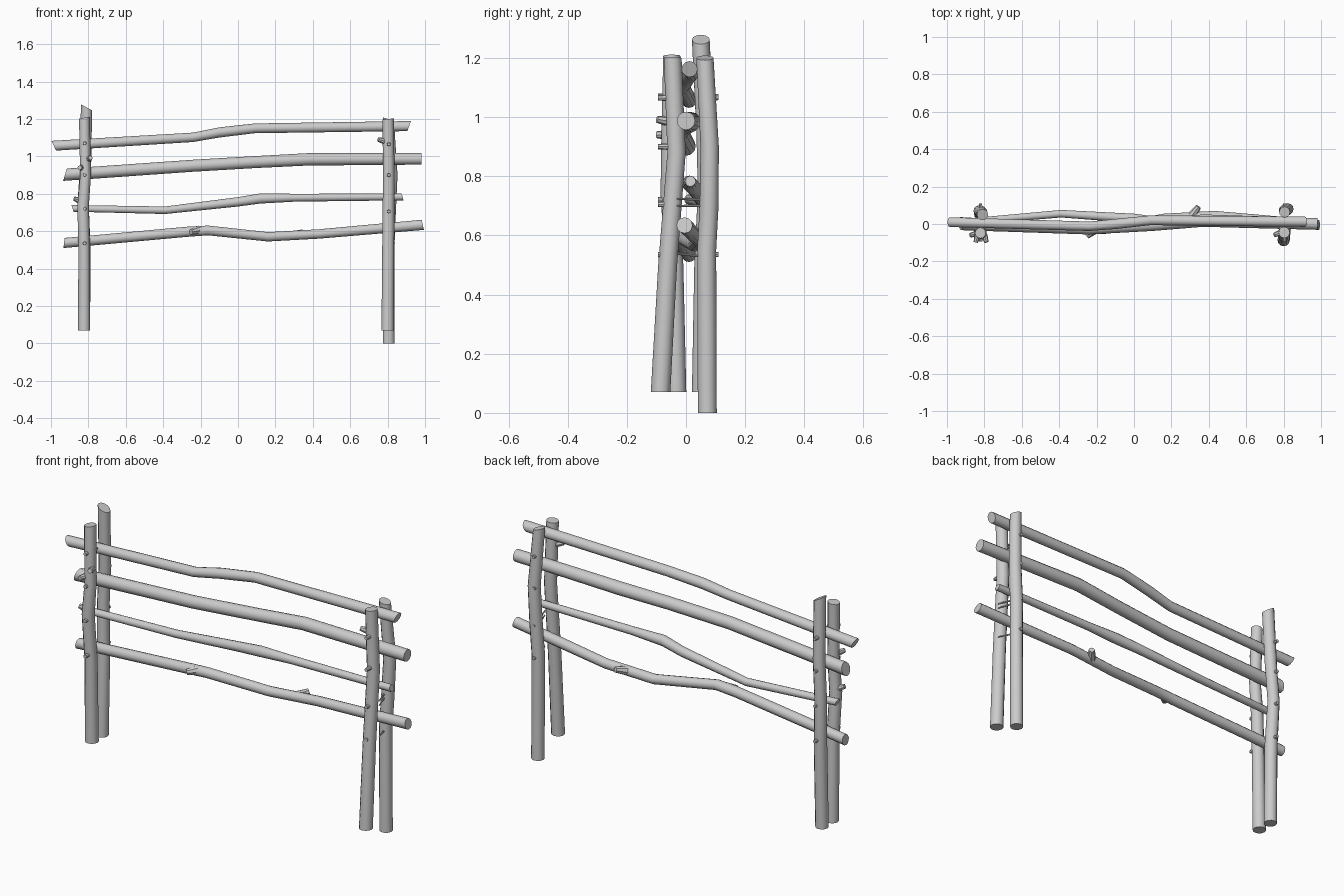
import bpy, bmesh
from math import sin, cos, pi
from mathutils import Vector

if "Cube" in bpy.data.objects:
    bpy.data.objects.remove(bpy.data.objects["Cube"], do_unlink=True)

wood = bpy.data.materials.new("weathered grey wood")
wood.use_nodes = True
GREY = (0.6, 0.6, 0.6, 1)
wood.diffuse_color = GREY
wood.node_tree.nodes["Principled BSDF"].inputs["Base Color"].default_value = GREY

SIDES = 12


def finish(name, bm):
    bmesh.ops.recalc_face_normals(bm, faces=bm.faces)
    mesh = bpy.data.meshes.new(name)
    bm.to_mesh(mesh)
    bm.free()
    mesh.materials.append(wood)
    ob = bpy.data.objects.new(name, mesh)
    bpy.context.collection.objects.link(ob)
    bpy.ops.object.select_all(action='DESELECT')
    ob.select_set(True)
    bpy.context.view_layer.objects.active = ob
    bpy.ops.object.shade_smooth_by_angle(angle=0.6)
    return ob


def pole(name, path, upright, cut_start=0.0, cut_end=0.0):
    """Crooked pole through (x, y, z, radius); the cuts slant its two ends."""
    bm = bmesh.new()
    rings = []
    for i, (x, y, z, r) in enumerate(path):
        cut = cut_start if i == 0 else cut_end if i == len(path) - 1 else 0
        ring = []
        for k in range(SIDES):
            a = 2 * pi * k / SIDES
            c, s = cos(a), sin(a)
            if upright:
                co = (x + r * c, y + r * s, z + cut * c)
            else:
                co = (x + cut * s, y + r * c, z + r * s)
            ring.append(bm.verts.new(co))
        rings.append(ring)
    for a, b in zip(rings, rings[1:]):
        for k in range(SIDES):
            n = (k + 1) % SIDES
            bm.faces.new((a[k], a[n], b[n], b[k]))
    bm.faces.new(rings[0])
    bm.faces.new(rings[-1])
    return finish(name, bm)


def stub(name, base, direction, length, r1, r2):
    """Short tapered branch stump or twig."""
    bm = bmesh.new()
    d = Vector(direction).normalized()
    bmesh.ops.create_cone(bm, cap_ends=True, segments=8, radius1=r1, radius2=r2, depth=length)
    bmesh.ops.rotate(bm, verts=bm.verts, matrix=d.to_track_quat('Z', 'Y').to_matrix())
    bmesh.ops.translate(bm, verts=bm.verts, vec=Vector(base) + d * length / 2)
    return finish(name, bm)


# Four rails, from top to bottom
pole("top_rail", [(-0.985, 0.01, 1.057, .026), (-0.24, -0.012, 1.102, .025),
                  (-0.1, 0.0, 1.128, .027), (0.09, 0.02, 1.15, .026),
                  (0.915, 0.012, 1.162, .027)], False, -0.012, 0.01)
pole("upper_middle_rail", [(-0.925, 0.0, 0.902, .033), (-0.24, -0.024, 0.95, .032),
                           (0.1, -0.005, 0.97, .032), (0.37, 0.018, 0.984, .033),
                           (0.98, 0.0, 0.987, .031)], False, 0.01, 0)
pole("lower_middle_rail", [(-0.885, 0.012, 0.722, .018), (-0.39, 0.055, 0.712, .02),
                           (0.0, 0.03, 0.757, .025), (0.12, 0.012, 0.775, .027),
                           (0.3, 0.012, 0.779, .021), (0.88, 0.015, 0.783, .018)],
     False, -0.006, -0.005)
pole("bottom_rail", [(-0.93, 0.01, 0.537, .027), (-0.27, -0.028, 0.597, .027),
                     (-0.16, -0.028, 0.604, .026), (0.16, 0.03, 0.57, .025),
                     (0.43, 0.045, 0.585, .025), (0.988, -0.005, 0.634, .027)],
     False, 0.003, -0.006)

# Two pairs of posts holding the rails between them
pole("right_front_post", [(-0.823, -0.032, 0.07, .033), (-0.822, -0.04, 0.5, .031),
                          (-0.828, -0.055, 0.74, .031), (-0.815, -0.055, 0.9, .029),
                          (-0.821, -0.048, 1.207, .029)], True, 0, 0.004)
pole("right_back_post", [(-0.823, 0.052, 0.07, .032), (-0.82, 0.06, 0.5, .032),
                         (-0.828, 0.07, 0.75, .03), (-0.815, 0.065, 0.95, .03),
                         (-0.81, 0.05, 1.262, .03)], True, 0, -0.016)
pole("left_front_post", [(0.8, -0.086, 0.07, .033), (0.803, -0.062, 0.5, .032),
                         (0.806, -0.032, 0.88, .031), (0.803, -0.045, 1.2, .03)], True, 0, 0.003)
pole("left_back_post", [(0.806, 0.072, 0, .032), (0.806, 0.07, 0.55, .032),
                        (0.812, 0.078, 0.7, .032), (0.822, 0.08, 0.9, .031),
                        (0.805, 0.064, 1.2, .029)], True, 0, -0.008)

# Pegs that fix each rail to the posts
for side, x, heights in (("right", -0.82, (0.535, 0.72, 0.9, 1.07)),
                         ("left", 0.806, (0.535, 0.705, 0.9, 1.065))):
    for i, z in enumerate(heights):
        stub(f"{side}_front_peg_{i}", (x, -0.06, z), (0, -1, 0), 0.034, .011, .009)
        stub(f"{side}_back_peg_{i}", (x, 0.08, z), (0, 1, 0), 0.03, .01, .008)

# Knots and stumps of cut branches
for i, (x, y, z, d) in enumerate([
        (-0.80, -0.06, 0.985, (0.3, -1, 0.2)), (-0.835, -0.06, 0.94, (-0.3, -1, 0)),
        (-0.84, -0.05, 0.76, (-1, -0.3, 0.4)), (0.785, -0.045, 1.08, (-1, -0.4, 0.3))]):
    stub(f"post_knot_{i}", (x, y, z), d, 0.04, .017, .012)
stub("bottom_rail_front_stump", (-0.21, -0.03, 0.605), (-0.7, -0.6, -0.15), 0.055, .025, .015)
stub("bottom_rail_back_stump", (0.31, 0.045, 0.58), (0.6, 0.8, 0.25), 0.06, .024, .015)

# Thin twigs left on the posts
for i, (x, y, z) in enumerate([(0.81, 0.05, 0.7), (0.81, 0.05, 0.72), (0.81, 0.05, 0.53),
                               (-0.82, 0.04, 1.07)]):
    stub(f"twig_{i}", (x, y, z), (0.35, -1, 0.05 * i), 0.085, .005, .003)
